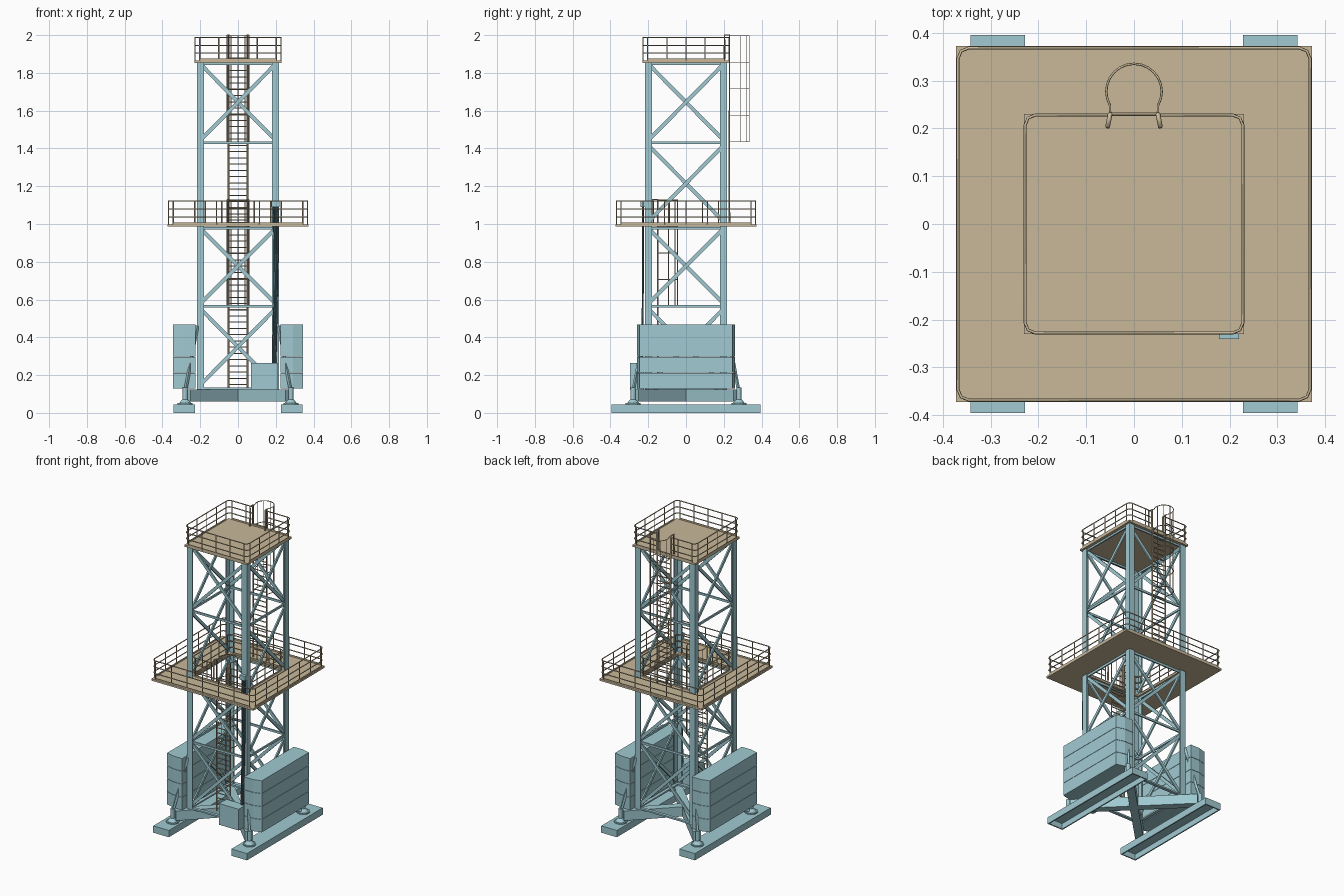
import bpy, bmesh
from math import sin, cos, pi, radians
from mathutils import Vector, Matrix

if "Cube" in bpy.data.objects:
    bpy.data.objects.remove(bpy.data.objects["Cube"])


def material(name, rgb):
    m = bpy.data.materials.new(name)
    m.use_nodes = True
    m.diffuse_color = (*rgb, 1)
    m.node_tree.nodes["Principled BSDF"].inputs["Base Color"].default_value = (*rgb, 1)
    return m


BLUE = material("pale blue paint", (0.35, 0.59, 0.64))
TAN = material("tan paint", (0.58, 0.48, 0.32))
DARK = material("dark cable", (0.07, 0.12, 0.14))


def add_object(name, mesh, mat):
    mesh.materials.clear()
    mesh.materials.append(mat)
    ob = bpy.data.objects.new(name, mesh)
    bpy.context.collection.objects.link(ob)
    return ob


def finish(name, bm, mat):
    bmesh.ops.recalc_face_normals(bm, faces=bm.faces)
    mesh = bpy.data.meshes.new(name)
    bm.to_mesh(mesh)
    bm.free()
    return add_object(name, mesh, mat)


def box(bm, lo, hi):
    lo, hi = Vector(lo), Vector(hi)
    size = Matrix.Diagonal((*(hi - lo), 1))
    return bmesh.ops.create_cube(bm, size=1, matrix=Matrix.Translation((lo + hi) / 2) @ size)


def beam(bm, a, b, depth, width, normal):
    """Bar from a to b; depth is measured along the normal."""
    a, b = Vector(a), Vector(b)
    z = (b - a).normalized()
    y = z.cross(Vector(normal)).normalized()
    x = y.cross(z)
    rot = Matrix((x, y, z)).transposed().to_4x4()
    size = Matrix.Diagonal((depth, width, (b - a).length, 1))
    bmesh.ops.create_cube(bm, size=1, matrix=Matrix.Translation((a + b) / 2) @ rot @ size)


def tubes(name, paths, radius, mat):
    """Round bars along (points, closed) paths, joined in one mesh."""
    cu = bpy.data.curves.new(name, "CURVE")
    cu.dimensions = "3D"
    cu.bevel_depth = radius
    cu.bevel_resolution = 1
    cu.use_fill_caps = True
    for pts, closed in paths:
        s = cu.splines.new("POLY")
        s.points.add(len(pts) - 1)
        for p, co in zip(s.points, pts):
            p.co = (*co, 1)
        s.use_cyclic_u = closed
    tmp = bpy.data.objects.new(name + " path", cu)
    mesh = bpy.data.meshes.new_from_object(tmp)
    bpy.data.objects.remove(tmp)
    for p in mesh.polygons:
        p.use_smooth = len(p.vertices) == 4
    return add_object(name, mesh, mat)


def prism(bm, outline, z0, z1):
    face = bm.faces.new([bm.verts.new((x, y, z0)) for x, y in outline])
    new = bmesh.ops.extrude_face_region(bm, geom=[face])["geom"]
    top = [v for v in new if isinstance(v, bmesh.types.BMVert)]
    bmesh.ops.translate(bm, verts=top, vec=(0, 0, z1 - z0))


CORNERS = [(sx, sy) for sx in (-1, 1) for sy in (-1, 1)]

# Skids: channels open below
bm = bmesh.new()
for s in (-1, 1):
    x0, x1 = sorted((s * 0.228, s * 0.342))
    box(bm, (x0, -0.395, 0.037), (x1, 0.395, 0.045))
    for x in (x0, x1 - 0.008):
        box(bm, (x, -0.395, 0), (x + 0.008, 0.395, 0.037))
    for y in (-0.395, 0.387):
        box(bm, (x0, y, 0), (x1, y + 0.008, 0.037))
finish("skids", bm, BLUE)

# Crossed base beams and the ring the tower stands on
bm = bmesh.new()
for s in (-1, 1):
    beam(bm, (-0.27, -0.27 * s, 0.093), (0.27, 0.27 * s, 0.093), 0.064, 0.05, (0, 0, 1))
    box(bm, (-0.215, s * 0.205 - 0.01, 0.125), (0.215, s * 0.205 + 0.01, 0.135))
    box(bm, (s * 0.205 - 0.01, -0.215, 0.125), (s * 0.205 + 0.01, 0.215, 0.135))
finish("base_frame", bm, BLUE)

# Levelling jacks
bm = bmesh.new()
for sx, sy in CORNERS:
    for z, h, r1, r2 in ((0.048, 0.008, 0.04, 0.04), (0.062, 0.02, 0.032, 0.014),
                         (0.095, 0.08, 0.013, 0.013)):
        bmesh.ops.create_cone(bm, cap_ends=True, segments=12, radius1=r1, radius2=r2, depth=h,
                              matrix=Matrix.Translation((sx * 0.28, sy * 0.28, z)))
finish("jacks", bm, BLUE)

# Stacked ballast slabs with chamfered outer corners
bm = bmesh.new()
half = [(0.225, 0.26), (0.29, 0.26), (0.345, 0.245)]
outline = half + [(x, -y) for x, y in reversed(half)]
for s in (-1, 1):
    for i in range(4):
        z = 0.128 + i * 0.0855
        prism(bm, [(s * x, y) for x, y in outline], z, z + 0.0835)
finish("ballast_slabs", bm, BLUE)

# Tower legs: angle sections
bm = bmesh.new()
for sx, sy in CORNERS:
    ell = [(0.218, 0.218), (0.18, 0.218), (0.18, 0.21), (0.21, 0.21), (0.21, 0.18), (0.218, 0.18)]
    prism(bm, [(sx * x, sy * y) for x, y in ell], 0.125, 1.86)
finish("tower_legs", bm, BLUE)

# Cross braces and ties on the four sides
bm = bmesh.new()
PANELS = [(0.14, 0.56), (0.57, 0.985), (1.005, 1.425), (1.435, 1.855)]
for k in range(4):
    rot = Matrix.Rotation(k * pi / 2, 3, "Z")
    normal = rot @ Vector((0, -1, 0))

    def bar(a, b, width):
        beam(bm, rot @ Vector(a), rot @ Vector(b), 0.009, width, normal)

    for i, (z0, z1) in enumerate(PANELS):
        if i == 2 and k % 2 == 0:
            continue
        bar((-0.192, -0.206, z0 + 0.015), (0.192, -0.206, z1 - 0.015), 0.02)
        bar((0.192, -0.196, z0 + 0.015), (-0.192, -0.196, z1 - 0.015), 0.02)
    for z in (0.565, 0.978, 1.43, 1.848):
        bar((-0.2, -0.205, z), (0.2, -0.205, z), 0.014)
finish("tower_braces", bm, BLUE)

# Corner stays from the legs down to the jacks
bm = bmesh.new()
for sx, sy in CORNERS:
    beam(bm, (sx * 0.215, sy * 0.215, 0.46), (sx * 0.28, sy * 0.28, 0.11), 0.012, 0.014, (sx, -sy, 0))
finish("corner_stays", bm, BLUE)

# Platforms
bm = bmesh.new()
box(bm, (-0.23, -0.23, 1.853), (0.23, 0.23, 1.865))
finish("top_platform", bm, TAN)
bm = bmesh.new()
for s in (-1, 1):
    y0, y1 = sorted((s * 0.19, s * 0.372))
    box(bm, (-0.372, y0, 0.986), (0.372, y1, 0.998))
    box(bm, (y0, -0.19, 0.986), (y1, 0.19, 0.998))
finish("middle_platform", bm, TAN)


def rail_loop(r, z, gap=0, side=1, corner=0.022):
    """Rounded square at height z, with an optional gap on the back or front."""
    pts = [(gap, r * side, z)] if gap else []
    for q in (0, 3, 2, 1):
        for step in (2, 1, 0):
            a = q * pi / 2 + step * pi / 4
            cx = r - corner
            sx, sy = (1 if q in (0, 3) else -1), (1 if q in (0, 1) else -1)
            pts.append((sx * cx + corner * cos(a), side * (sy * cx + corner * sin(a)), z))
    if gap:
        pts.append((-gap, r * side, z))
    return pts, not gap


def railing(name, r, z, spans, gap=0, side=1):
    paths = [rail_loop(r, z + h, gap, side) for h in (0.042, 0.083, 0.125)]
    reach = r - 0.025
    for i in range(spans + 1):
        u = reach * (2 * i / spans - 1)
        for s in (-1, 1):
            paths.append(([(s * r, u, z), (s * r, u, z + 0.125)], False))
            if not (gap and s == side and abs(u) < gap):
                paths.append(([(u, s * r, z), (u, s * r, z + 0.125)], False))
    if gap:
        for u in (-gap, gap):
            paths.append(([(u, r * side, z), (u, r * side, z + 0.125)], False))
    tubes(name, paths, 0.0032, TAN)
    # Kick plate at floor level
    bm = bmesh.new()
    for s in (-1, 1):
        box(bm, (s * r - 0.002, -reach, z), (s * r + 0.002, reach, z + 0.012))
        box(bm, (-reach, s * r - 0.002, z), (reach, s * r + 0.002, z + 0.012))
    finish(name + "_kick_plate", bm, TAN)


railing("top_railing", 0.228, 1.863, 4, gap=0.055, side=1)
railing("middle_outer_railing", 0.368, 0.996, 6)
railing("middle_inner_railing", 0.198, 0.996, 4, gap=0.055, side=-1)


def ladder(name, y, z):
    """One metre-like ladder with a safety cage on its upper part."""
    stiles = [([(s * 0.05, y, z), (s * 0.05, y, z + 1), (s * 0.055, y - 0.026, z + 1),
                (s * 0.055, y - 0.026, z + 0.87)], False) for s in (-1, 1)]
    tubes(name + "_stiles", stiles, 0.005, TAN)
    rungs = [([(-0.05, y, z + 0.02 + i * 0.033), (0.05, y, z + 0.02 + i * 0.033)], False)
             for i in range(27)]
    tubes(name + "_rungs", rungs, 0.0032, TAN)
    cy, r = y + 0.047, 0.058
    cage = []
    for i in range(5):
        h = z + 0.435 + i * 0.1405
        arc = [(r * cos(a), cy + r * sin(a), h) for a in (radians(-30 + 15 * j) for j in range(17))]
        cage.append(([(0.05, y, h)] + arc + [(-0.05, y, h)], False))
        a = radians(10 + 40 * i)
        x, yy = r * cos(a), cy + r * sin(a)
        cage.append(([(x, yy, z + 0.435), (x, yy, z + 0.997)], False))
    tubes(name + "_cage", cage, 0.0025, TAN)


ladder("lower_ladder", -0.15, 0.13)
ladder("upper_ladder", 0.23, 1.0)

# Control cabinet, cable bracket and hanging cables
bm = bmesh.new()
box(bm, (0.07, -0.297, 0.125), (0.213, -0.222, 0.265))
finish("control_cabinet", bm, BLUE)
bm = bmesh.new()
box(bm, (0.178, -0.24, 1.09), (0.22, -0.212, 1.12))
finish("cable_bracket", bm, BLUE)
cables = [([(0.19 + d, -0.227, 1.1), (0.194 + d * 0.6, -0.228, 0.7), (0.186 + d * 0.6, -0.232, 0.26)], False)
          for d in (0, 0.011, 0.022)]
tubes("cables", cables, 0.005, DARK)
